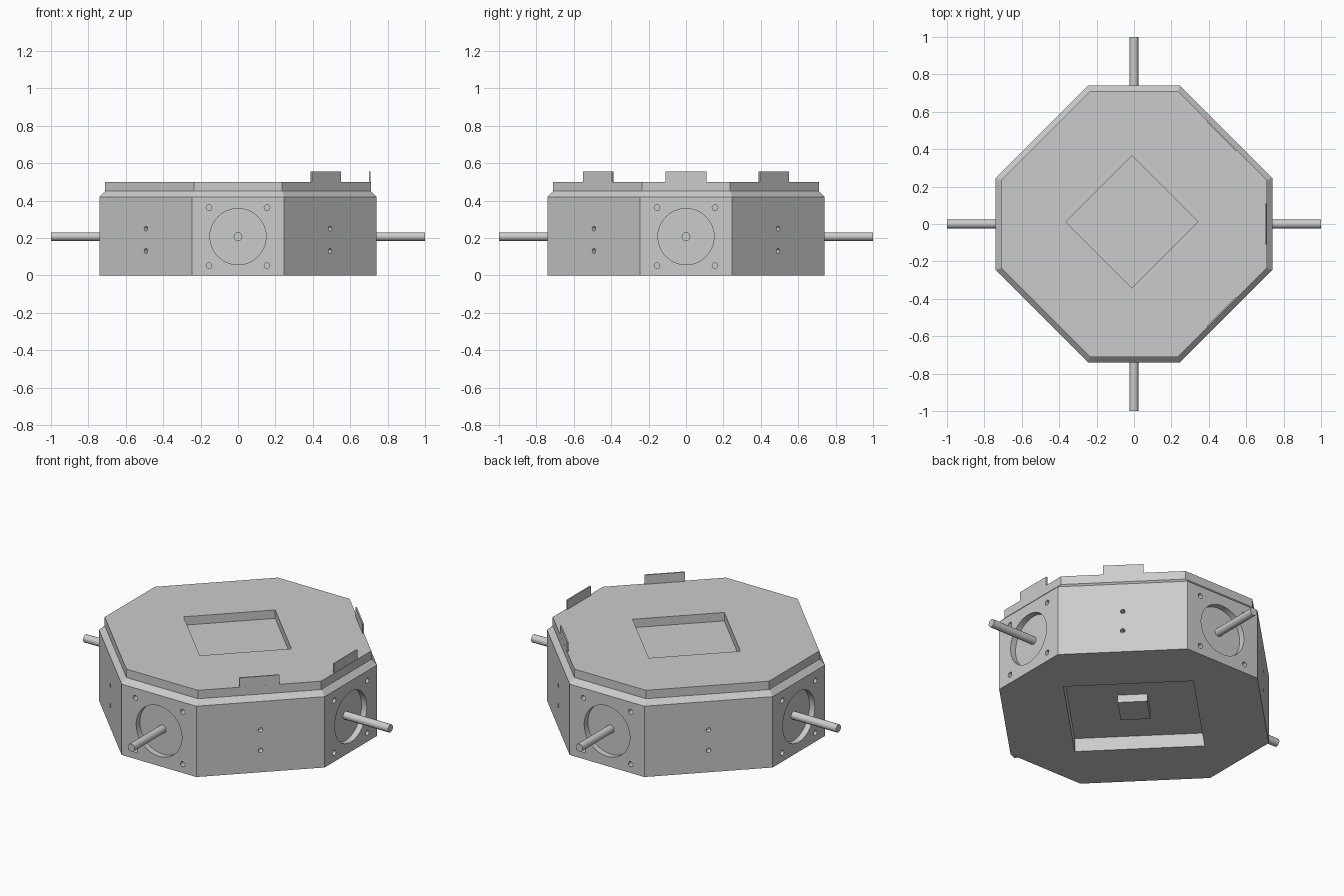
import bpy, bmesh
from math import pi, radians, sqrt
from mathutils import Matrix

cube = bpy.data.objects.get("Cube")
if cube:
    bpy.data.objects.remove(cube, do_unlink=True)

grey = bpy.data.materials.new("light grey")
grey.use_nodes = True
grey.diffuse_color = (0.6, 0.6, 0.6, 1)
grey.node_tree.nodes["Principled BSDF"].inputs["Base Color"].default_value = grey.diffuse_color

WALL, SIDE, AXLE_Z = 0.74, 0.245, 0.207
DIAGONAL = (WALL + SIDE) / sqrt(2)


def turn(angle):
    return Matrix.Rotation(angle, 4, "Z")


def add_rod(bm, angle, inner, outer, across, z, radius, sides):
    """Cylinder pointing outward from the body at the given angle."""
    place = (turn(angle) @ Matrix.Translation(((inner + outer) / 2, across, z))
             @ Matrix.Rotation(pi / 2, 4, "Y"))
    bmesh.ops.create_cone(bm, cap_ends=True, segments=sides, radius1=radius,
                          radius2=radius, depth=outer - inner, matrix=place)


def add_box(bm, angle, centre, size):
    bmesh.ops.create_cube(bm, size=1, matrix=turn(angle) @ Matrix.Translation(centre)
                          @ Matrix.Diagonal((*size, 1)))


def finish(name, bm):
    bmesh.ops.recalc_face_normals(bm, faces=bm.faces)
    mesh = bpy.data.meshes.new(name)
    bm.to_mesh(mesh)
    bm.free()
    mesh.materials.append(grey)
    obj = bpy.data.objects.new(name, mesh)
    bpy.context.collection.objects.link(obj)
    return obj


def smooth(obj):
    bpy.ops.object.select_all(action="DESELECT")
    obj.select_set(True)
    bpy.context.view_layer.objects.active = obj
    bpy.ops.object.shade_smooth_by_angle(angle=radians(30))


def octagon(bm, half, side, z):
    ring = []
    for quarter in range(4):
        for y in (-side, side):
            x, y = (turn(quarter * pi / 2) @ Matrix.Translation((half, y, 0))).translation.xy
            ring.append(bm.verts.new((x, y, z)))
    return ring


# Octagonal body: wall, chamfer and raised lid
bm = bmesh.new()
rings = [octagon(bm, *level) for level in
         ((WALL, SIDE, 0), (WALL, SIDE, 0.42), (0.71, 0.235, 0.45), (0.71, 0.235, 0.5))]
bm.faces.new(rings[0])
bm.faces.new(rings[-1])
for low, high in zip(rings, rings[1:]):
    for i in range(8):
        j = (i + 1) % 8
        bm.faces.new((low[i], low[j], high[j], high[i]))
body = finish("body", bm)

# Cutter: motor recesses, screw holes, top and bottom pockets
bm = bmesh.new()
for quarter in range(4):
    angle = quarter * pi / 2
    add_rod(bm, angle, WALL - 0.035, 0.8, 0, AXLE_Z, 0.15, 48)
    for across in (-0.155, 0.155):
        for z in (-0.155, 0.155):
            add_rod(bm, angle, WALL - 0.035, 0.8, across, AXLE_Z + z, 0.015, 16)
    for z in (0.13, 0.25):
        add_rod(bm, angle + pi / 4, DIAGONAL - 0.035, 0.8, 0, z, 0.013, 16)
add_box(bm, pi / 4, (0, 0.016, 0.5), (0.5, 0.5, 0.1))
add_box(bm, pi / 4, (0, 0, 0), (0.7, 0.7, 0.16))
cutter = finish("cutter", bm)
cutter.hide_render = True

cut = body.modifiers.new("recesses", "BOOLEAN")
cut.operation = "DIFFERENCE"
cut.solver = "EXACT"
cut.object = cutter
bpy.context.view_layer.objects.active = body
bpy.ops.object.modifier_apply(modifier=cut.name)
bpy.data.objects.remove(cutter, do_unlink=True)
smooth(body)

# Axles
for quarter, where in enumerate(("left", "back", "right", "front")):
    bm = bmesh.new()
    add_rod(bm, quarter * pi / 2, 0.69, 1, 0, AXLE_Z, 0.023, 32)
    smooth(finish(where + "_axle", bm))

# Upright tabs on three edges of the lid
for step, distance in ((-1, 0.664), (0, 0.704), (1, 0.664)):
    bm = bmesh.new()
    add_box(bm, step * pi / 4, (distance, 0, 0.5265), (0.008, 0.22, 0.057))
    finish("lid_tab", bm)

# Block inside the bottom pocket
bm = bmesh.new()
add_box(bm, pi / 4, (0, 0, 0.06), (0.19, 0.16, 0.05))
finish("bottom_block", bm)
